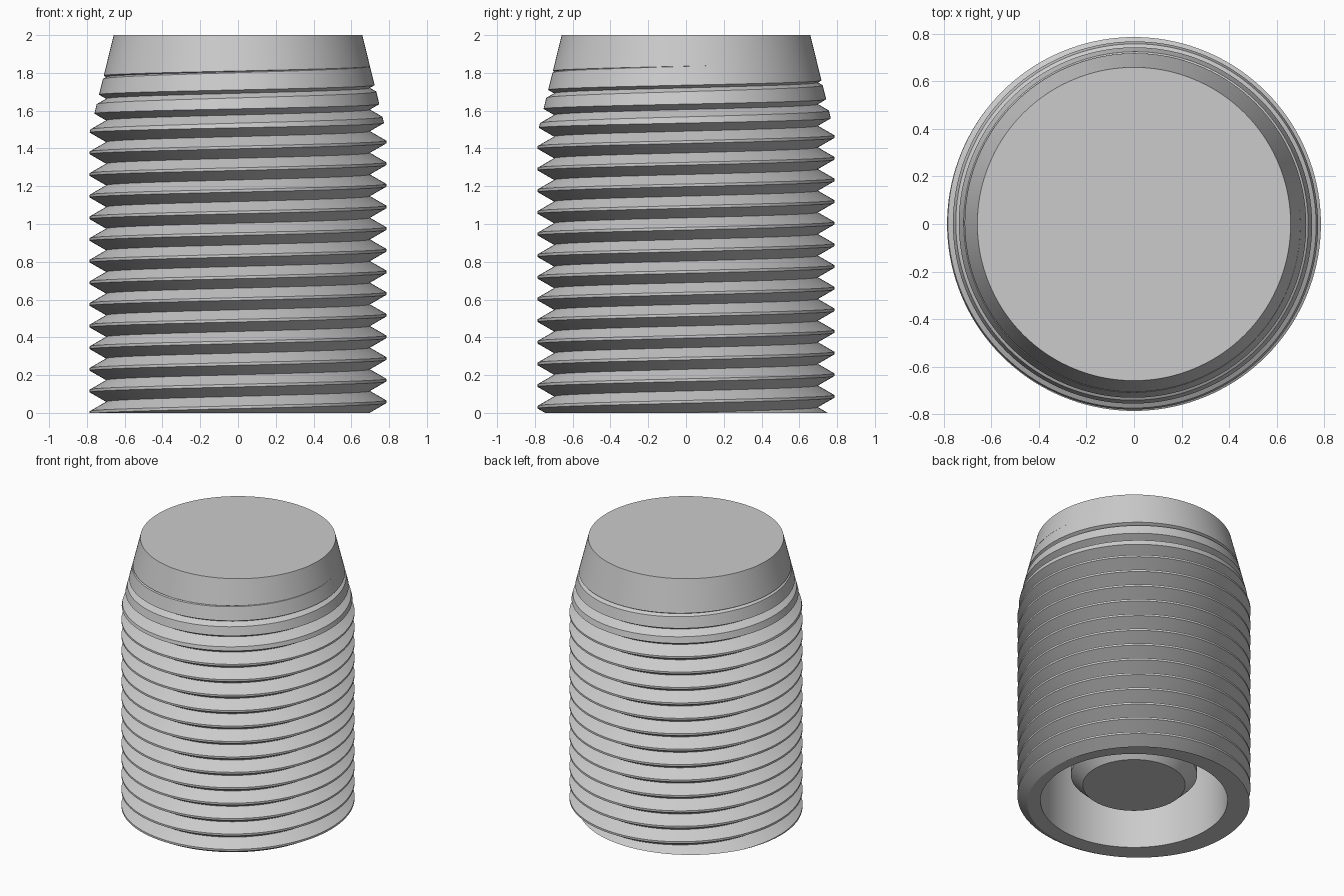
import bpy, bmesh
from math import cos, sin, pi

if "Cube" in bpy.data.objects:
    bpy.data.objects.remove(bpy.data.objects["Cube"])

SEGMENTS = 144
HEIGHT = 2.0
PITCH = 0.1146
CREST, ROOT = 0.785, 0.698      # thread radii
FLANK = PITCH * 7 / 16          # height of one thread flank
SLOPE = (CREST - ROOT) / FLANK
TIP, TAPER = 0.658, 0.247       # top radius and cone slope
BORE, BORE_DEPTH = 0.63, 1.5

steel = bpy.data.materials.new("grey steel")
steel.use_nodes = True
GREY = (0.6, 0.6, 0.6, 1)
steel.diffuse_color = GREY
steel.node_tree.nodes["Principled BSDF"].inputs["Base Color"].default_value = GREY


def clamp(v, low, high):
    return max(low, min(high, v))


def cone(z):
    return TIP + TAPER * (HEIGHT - z)


def outer_profile(turn):
    """Thread cut by the tapered end, from bottom to top, at a fraction of a turn."""
    start = PITCH * (turn - 0.5) + 0.0015

    def radius(z):
        off = (z - start) % PITCH
        return min(CREST, ROOT + SLOPE * min(off, PITCH - off), cone(z))

    kink = HEIGHT - (CREST - TIP) / TAPER
    points = []
    for k in range(-2, int(HEIGHT / PITCH) + 3):
        z0 = start + k * PITCH
        z1 = z0 + PITCH
        low = z0 + clamp((cone(z0) - ROOT) / (SLOPE + TAPER), 0, FLANK)
        high = z1 - clamp((cone(z1) - ROOT) / (SLOPE - TAPER), 0, FLANK)
        for z in (z0, low, clamp(kink, low, high), high):
            z = clamp(z, 0, HEIGHT)
            points.append((radius(z), z))
    return points


def sweep(name, profile):
    """Sweep a profile, which may change with the turn, once around z."""
    bm = bmesh.new()
    columns = []
    for i in range(SEGMENTS + 1):
        a = pi + 2 * pi * i / SEGMENTS
        columns.append([bm.verts.new((r * cos(a), r * sin(a), z))
                        for r, z in profile(i / SEGMENTS)])
    for c, d in zip(columns, columns[1:]):
        for j in range(len(c) - 1):
            bm.faces.new((c[j], d[j], d[j + 1], c[j + 1]))
    bmesh.ops.remove_doubles(bm, verts=bm.verts[:], dist=1e-5)
    bmesh.ops.dissolve_degenerate(bm, edges=bm.edges[:], dist=1e-5)
    bmesh.ops.recalc_face_normals(bm, faces=bm.faces[:])
    mesh = bpy.data.meshes.new(name)
    bm.to_mesh(mesh)
    bm.free()
    mesh.materials.append(steel)
    obj = bpy.data.objects.new(name, mesh)
    bpy.context.collection.objects.link(obj)
    bpy.ops.object.select_all(action="DESELECT")
    obj.select_set(True)
    bpy.context.view_layer.objects.active = obj
    bpy.ops.object.shade_smooth_by_angle(angle=pi / 18)
    return obj


# Threaded sleeve with a tapered closed top and a blind bore from below
sweep("threaded_body", lambda turn: [(0, BORE_DEPTH), (BORE, BORE_DEPTH), (BORE, 0)]
      + outer_profile(turn) + [(TIP, HEIGHT), (0, HEIGHT)])

# Chamfered pin standing inside the bore
sweep("centre_pin", lambda turn: [(0, 0.12), (0.345, 0.12), (0.425, 0.2),
                                  (0.425, BORE_DEPTH + 0.05), (0, BORE_DEPTH + 0.05)])
